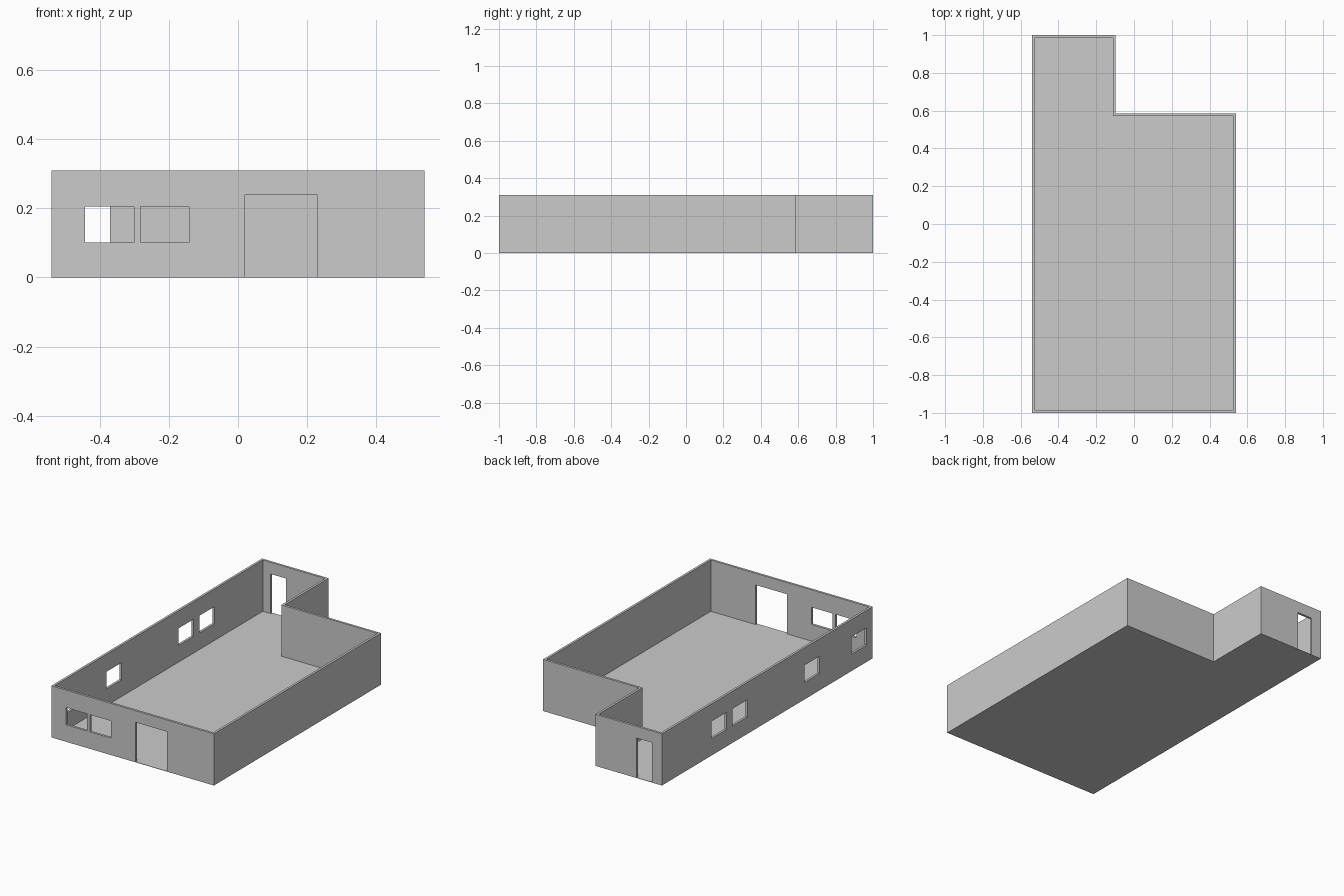
import bpy, bmesh

if "Cube" in bpy.data.objects:
    bpy.data.objects.remove(bpy.data.objects["Cube"])

H, T, SLAB = 0.31, 0.014, 0.002      # wall height, wall thickness, floor thickness
X, Y, NX, NY = 0.54, 1.0, -0.098, 0.585


def outline(t):
    """L-shaped plan, inset by t."""
    return [(-X + t, -Y + t), (X - t, -Y + t), (X - t, NY - t),
            (NX - t, NY - t), (NX - t, Y - t), (-X + t, Y - t)]


def finish(bm, name):
    bmesh.ops.recalc_face_normals(bm, faces=bm.faces)
    me = bpy.data.meshes.new(name)
    bm.to_mesh(me)
    bm.free()
    ob = bpy.data.objects.new(name, me)
    bpy.context.collection.objects.link(ob)
    return ob


def loop(bm, pts, z):
    return [bm.verts.new((x, y, z)) for x, y in pts]


def skin(bm, a, b):
    n = len(a)
    for i in range(n):
        j = (i + 1) % n
        bm.faces.new((a[i], a[j], b[j], b[i]))


# Floor slab
bm = bmesh.new()
low, top = loop(bm, outline(0), 0), loop(bm, outline(0), SLAB)
skin(bm, low, top)
bm.faces.new(low)
bm.faces.new(top)
finish(bm, "floor")

# Perimeter walls, closed ring
bm = bmesh.new()
rings = [loop(bm, outline(t), z)
         for t, z in ((0, SLAB), (0, H), (T, H), (T, SLAB))]
for k in range(4):
    skin(bm, rings[k], rings[(k + 1) % 4])
walls = finish(bm, "walls")

# Openings: (x0, x1, y0, y1, z0, z1)
front, back, left = (-Y - .03, -Y + .03), (Y - .03, Y + .03), (-X - .03, -X + .03)
sill, head, door = 0.102, 0.205, 0.24
boxes = [(-0.443, -0.302, *front, sill, head),
         (-0.282, -0.142, *front, sill, head),
         (0.02, 0.229, *front, -0.05, door),
         (-0.473, -0.371, *back, -0.05, door)]
for y0 in (0.388, 0.188, -0.495, -0.942):
    boxes.append((*left, y0, y0 + 0.142, sill, head))

bm = bmesh.new()
for x0, x1, y0, y1, z0, z1 in boxes:
    vs = bmesh.ops.create_cube(bm, size=1)["verts"]
    bmesh.ops.scale(bm, vec=(x1 - x0, y1 - y0, z1 - z0), verts=vs)
    bmesh.ops.translate(bm, vec=((x0 + x1) / 2, (y0 + y1) / 2, (z0 + z1) / 2), verts=vs)
cutter = finish(bm, "opening_cutters")
cutter.hide_render = True
cutter.hide_viewport = True
cutter.display_type = 'WIRE'

mod = walls.modifiers.new("openings", 'BOOLEAN')
mod.operation = 'DIFFERENCE'
mod.solver = 'EXACT'
mod.object = cutter
